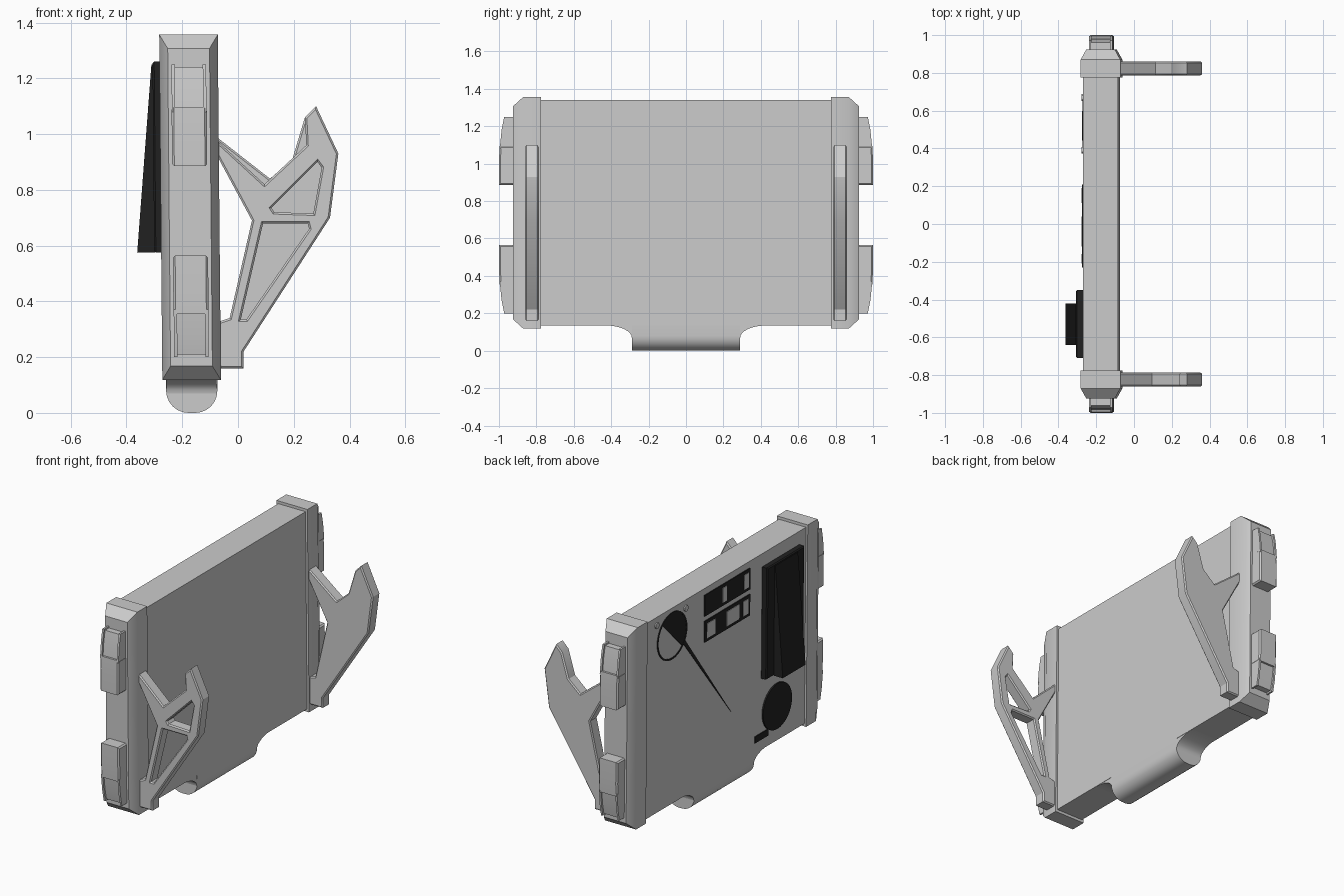
import bpy, bmesh, math
from mathutils import Matrix

old = bpy.data.objects.get("Cube")
if old:
    bpy.data.objects.remove(old, do_unlink=True)


def material(name, v):
    m = bpy.data.materials.new(name)
    m.use_nodes = True
    m.diffuse_color = (v, v, v, 1)
    m.node_tree.nodes["Principled BSDF"].inputs["Base Color"].default_value = (v, v, v, 1)
    return m


GREY = material("light grey", 0.6)
BLACK = material("black", 0.015)

# The case leans slightly: x shifts with height
LEAN = Matrix.Identity(4)
LEAN[0][2] = -0.009
LEAN[0][3] = 0.009 * 0.74
MID = -0.172
parts = []


def finish(name, bm, mat, lean=True):
    bmesh.ops.remove_doubles(bm, verts=bm.verts, dist=0.0002)
    bmesh.ops.recalc_face_normals(bm, faces=bm.faces)
    me = bpy.data.meshes.new(name)
    bm.to_mesh(me)
    bm.free()
    if lean:
        me.transform(LEAN)
    me.materials.clear()
    me.materials.append(mat)
    ob = bpy.data.objects.new(name, me)
    bpy.context.collection.objects.link(ob)
    parts.append(ob)
    return ob


def prism(name, loops, lo, hi, axis, mat=GREY, bevel=0.0, lean=True):
    """Extrude outlines (later ones are holes) along x or y, with chamfered rims."""
    cu = bpy.data.curves.new(name, "CURVE")
    cu.dimensions, cu.fill_mode = "2D", "BOTH"
    for loop in loops:
        sp = cu.splines.new("POLY")
        sp.points.add(len(loop) - 1)
        for p, (u, v) in zip(sp.points, loop):
            p.co = (u, v, 0, 1)
        sp.use_cyclic_u = True
    cu.extrude = (hi - lo) / 2 - bevel
    cu.bevel_depth, cu.offset, cu.bevel_resolution = bevel, -bevel, 0
    tmp = bpy.data.objects.new("outline", cu)
    bpy.context.collection.objects.link(tmp)
    dg = bpy.context.evaluated_depsgraph_get()
    me = bpy.data.meshes.new_from_object(tmp.evaluated_get(dg))
    bpy.data.objects.remove(tmp, do_unlink=True)
    bm = bmesh.new()
    bm.from_mesh(me)
    bpy.data.meshes.remove(me)
    c = (lo + hi) / 2
    for v in bm.verts:
        a, b, w = v.co
        v.co = (w + c, a, b) if axis == "x" else (a, w + c, b)
    return finish(name, bm, mat, lean)


def hull(name, points, mat=GREY):
    bm = bmesh.new()
    for p in points:
        bm.verts.new(p)
    bmesh.ops.convex_hull(bm, input=bm.verts)
    return finish(name, bm, mat)


def rect(a0, a1, b0, b1):
    return [(a0, b0), (a1, b0), (a1, b1), (a0, b1)]


def circle(cy, cz, r, n=32):
    return [(cy + r * math.cos(2 * math.pi * i / n), cz + r * math.sin(2 * math.pi * i / n))
            for i in range(n)]


# Main case
prism("case_body", [rect(-0.265, -0.08, 0.135, 1.34)], -0.8, 0.8, "y")

# Rounded tongue under the case, with concave flares at each end
r = 0.08
lower = [(MID + s * (0.092 - r) + r * math.sin(t), r - r * math.cos(t))
         for s, sweep in ((-1, range(-6, 1)), (1, range(0, 7)))
         for t in [k * math.pi / 12 for k in sweep]]
prism("tongue", [lower + [(MID + 0.092, 0.16), (MID - 0.092, 0.16)]], -0.29, 0.29, "y")
for s in (-1, 1):
    arc = [(s * (0.43 - 0.14 * math.sin(t)), 0.07 + 0.065 * math.cos(t))
           for t in [k * math.pi / 16 for k in range(9)]]
    prism("tongue_flare", [arc + [(s * 0.28, 0.07), (s * 0.28, 0.16), (s * 0.43, 0.16)]],
          MID - 0.09, MID + 0.09, "x")

# Chamfered end collars and the bumpers on them
block = [(0.9, 0.885), (1.0, 0.885), (1.0, 1.02), (0.996, 1.095), (0.9, 1.095)]
rail = [(0.9, 1.08), (0.996, 1.08), (0.986, 1.18), (0.972, 1.25), (0.9, 1.25)]
pad = [(y - 0.01 if y > 0.9 else y, z - 0.01) for y, z in rail]
for s in (-1, 1):
    hull("end_collar", [(MID + i * (0.105 - dx), s * y, z)
                        for i in (-1, 1)
                        for y, dx, dz in ((0.775, 0, 0), (0.87, 0, 0), (0.925, 0.03, 0.05))
                        for z in (0.118 + dz, 1.357 - dz)])
    for low in (False, True):
        def place(loop):
            return [(s * y, 1.45 - z if low else z) for y, z in loop]
        prism("bumper_block", [place(block)], MID - 0.063, MID + 0.063, "x", bevel=0.008)
        prism("bumper_pad", [place(pad)], MID - 0.052, MID + 0.052, "x")
        for x in (-0.056, 0.056):
            prism("bumper_rail", [place(rail)], MID + x - 0.006, MID + x + 0.006, "x")

# Stand brackets: an open frame on one side, a solid web on the other
tail = [(0.24, 1.06), (0.28, 1.10), (0.36, 0.93), (0.33, 0.70), (0.02, 0.22), (0.02, 0.16),
        (-0.09, 0.16), (-0.09, 0.32), (-0.03, 0.34), (0.05, 0.69), (-0.09, 0.95)]
open_top = [(-0.09, 0.99), (0.095, 0.82), (0.245, 0.96)]
solid_top = [(-0.09, 1.0), (0.115, 0.84), (0.195, 0.91)]
holes = [[(0.12, 0.735), (0.285, 0.9), (0.3, 0.88), (0.27, 0.715), (0.13, 0.72)],
         [(0.09, 0.68), (0.25, 0.68), (0.255, 0.66), (0.03, 0.335), (0.01, 0.335)]]
prism("open_bracket", [open_top + tail] + holes, -0.86, -0.787, "y", bevel=0.007, lean=False)
prism("solid_bracket", [solid_top + tail], 0.787, 0.86, "y", bevel=0.007, lean=False)

# Wedge clip on the control face
FACE = -0.265
prism("clip_plate", [rect(-0.71, -0.35, 0.575, 1.26)], -0.302, FACE + 0.005, "x", BLACK, 0.006)
prism("clip_wedge", [[(-0.3, 0.575), (-0.363, 0.575), (-0.306, 1.25), (-0.3, 1.25)]],
      -0.64, -0.42, "y", BLACK)


def plate(name, loops, mat, lift=0.004):
    return prism(name, loops, FACE - lift, FACE + 0.001, "x", mat)


# Two rows of switches with light keys
for z, keys in ((1.235, ((0.04, 0.0), (-0.17, -0.21))),
                (1.075, ((0.19, 0.11), (0.0, -0.12), (-0.16, -0.21)))):
    plate("switch_frame", [rect(-0.23, 0.21, z - 0.065, z + 0.065)], BLACK, 0.006)
    for a, b in keys:
        plate("switch_key", [rect(b, a, z - 0.045, z + 0.045)], GREY, 0.009)

# Gauge: thin ring, dark sector, long needle and two screws
plate("gauge_ring", [circle(0.52, 1.17, 0.145), circle(0.52, 1.17, 0.135)], BLACK)
sector = [(0.52 - 0.135 * math.cos(t), 1.17 + 0.135 * math.sin(t))
          for t in [math.radians(a) for a in range(-45, 136, 10)]]
plate("gauge_sector", [sector], BLACK, 0.003)
plate("gauge_needle", [[(0.42, 1.09), (0.39, 1.09), (-0.06, 0.48)]], BLACK, 0.003)
for y in (0.67, 0.39):
    plate("gauge_screw", [circle(y, 1.29, 0.018, 12)], GREY, 0.008)

# Round knob with a pointer tab
plate("knob", [circle(-0.5, 0.35, 0.14)], BLACK, 0.009)
plate("knob_tab", [rect(-0.42, -0.29, 0.2, 0.24)], BLACK, 0.005)

# Smooth the rounded surfaces, keep the edges crisp
bpy.ops.object.select_all(action="DESELECT")
for ob in parts:
    ob.select_set(True)
bpy.context.view_layer.objects.active = parts[0]
bpy.ops.object.shade_smooth_by_angle(angle=math.radians(30))
